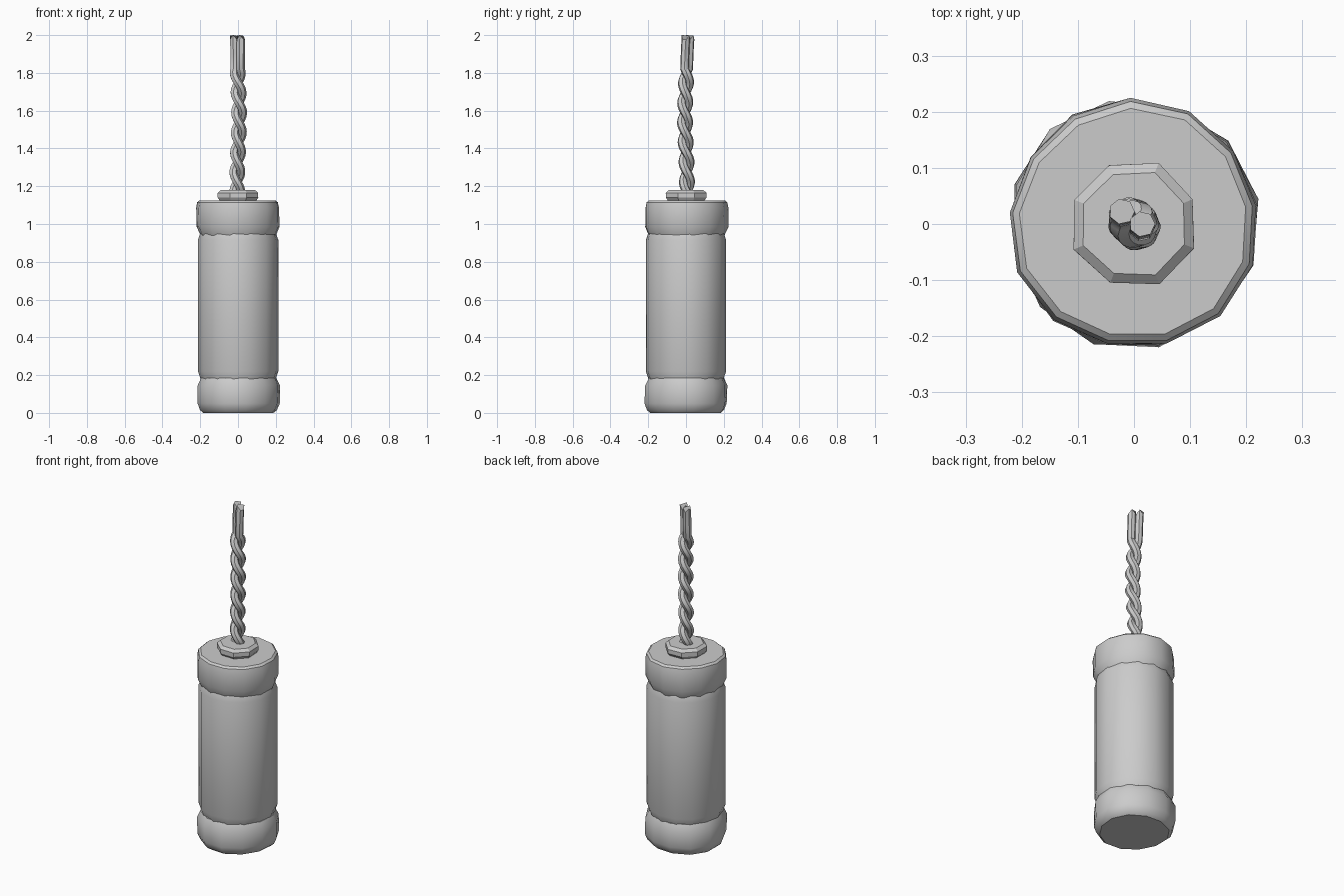
import bpy, bmesh, math
from mathutils import Vector

if "Cube" in bpy.data.objects:
    bpy.data.objects.remove(bpy.data.objects["Cube"])

grey = bpy.data.materials.new("plain grey")
grey.diffuse_color = (0.6, 0.6, 0.6, 1)
grey.use_nodes = True
grey.node_tree.nodes["Principled BSDF"].inputs["Base Color"].default_value = grey.diffuse_color


def finish(name, bm, angle):
    bmesh.ops.recalc_face_normals(bm, faces=bm.faces)
    mesh = bpy.data.meshes.new(name)
    bm.to_mesh(mesh)
    bm.free()
    mesh.materials.append(grey)
    ob = bpy.data.objects.new(name, mesh)
    bpy.context.collection.objects.link(ob)
    bpy.ops.object.select_all(action='DESELECT')
    ob.select_set(True)
    bpy.context.view_layer.objects.active = ob
    bpy.ops.object.shade_smooth_by_angle(angle=math.radians(angle))
    return ob


def skin(bm, rings):
    """Join a stack of rings with quads and close both ends."""
    n = len(rings[0])
    loops = [[bm.verts.new(p) for p in ring] for ring in rings]
    for a, b in zip(loops, loops[1:]):
        for i in range(n):
            j = (i + 1) % n
            bm.faces.new((a[i], a[j], b[j], b[i]))
    bm.faces.new(loops[0][::-1])
    bm.faces.new(loops[-1])


def lathe(name, profile, sides, turn, wobble=0.0, angle=35):
    """Turned part; wobble makes the rings slightly uneven."""
    bm = bmesh.new()
    rings = []
    for r, z in profile:
        ring = []
        for i in range(sides):
            a = turn + math.tau * i / sides
            rr = r * (1 + wobble * math.sin(3 * a + 9 * z))
            ring.append((rr * math.cos(a), rr * math.sin(a), z))
        rings.append(ring)
    skin(bm, rings)
    return finish(name, bm, angle)


# Casing: three stacked sections with narrow grooves between
lathe("bottom_cap", [(0.19, 0), (0.208, 0.015), (0.222, 0.05), (0.222, 0.145),
                     (0.203, 0.185)], 12, 0.2, 0.02)
lathe("body", [(0.2, 0.18), (0.214, 0.22), (0.214, 0.915), (0.202, 0.95)], 14, 0.1, 0.005)
lathe("top_cap", [(0.202, 0.94), (0.222, 0.985), (0.222, 1.085), (0.216, 1.115),
                  (0.204, 1.125)], 13, 0.15, 0.015)

# Collar around the fuse
lathe("collar", [(0.1, 1.12), (0.115, 1.14), (0.115, 1.165), (0.097, 1.18)],
      8, 0.4, 0.02, 25)


# Fuse: two strands wound round each other, running straight near the tip
def strand(name, phase):
    bm = bmesh.new()
    points = []
    steps = 48
    for k in range(steps + 1):
        z = 1.16 + (1.82 - 1.16) * k / steps
        a = phase - math.tau * (z - 1.16) / 0.21
        drift = 0.005 * math.sin(9 * z)
        points.append(Vector((0.02 * math.cos(a) + drift,
                              0.02 * math.sin(a) - drift, z)))
    end = points[-1]
    points.append(Vector((end.x, end.y + 0.003, 1.9)))
    points.append(Vector((end.x * 1.05, end.y + 0.006, 1.965)))
    points.append(Vector((end.x * 1.1, end.y + 0.008, 1.99)))
    rings = []
    for k, p in enumerate(points):
        t = (points[min(k + 1, len(points) - 1)] - points[max(k - 1, 0)]).normalized()
        u = Vector((0, 1, 0)).cross(t).normalized()
        v = t.cross(u)
        rings.append([p + 0.023 * (math.cos(math.tau * i / 7) * u
                                   + math.sin(math.tau * i / 7) * v) for i in range(7)])
    # Frayed rim on the cut end
    rings[-1] = [q + Vector((0, 0, 0.01 if i % 2 else -0.012))
                 for i, q in enumerate(rings[-1])]
    top = max(q.z for q in rings[-1])
    rings[-1] = [q + Vector((0, 0, 2 - top)) for q in rings[-1]]
    skin(bm, rings)
    finish(name, bm, 40)


strand("fuse_strand_a", 0.3)
strand("fuse_strand_b", 0.3 + math.pi)
